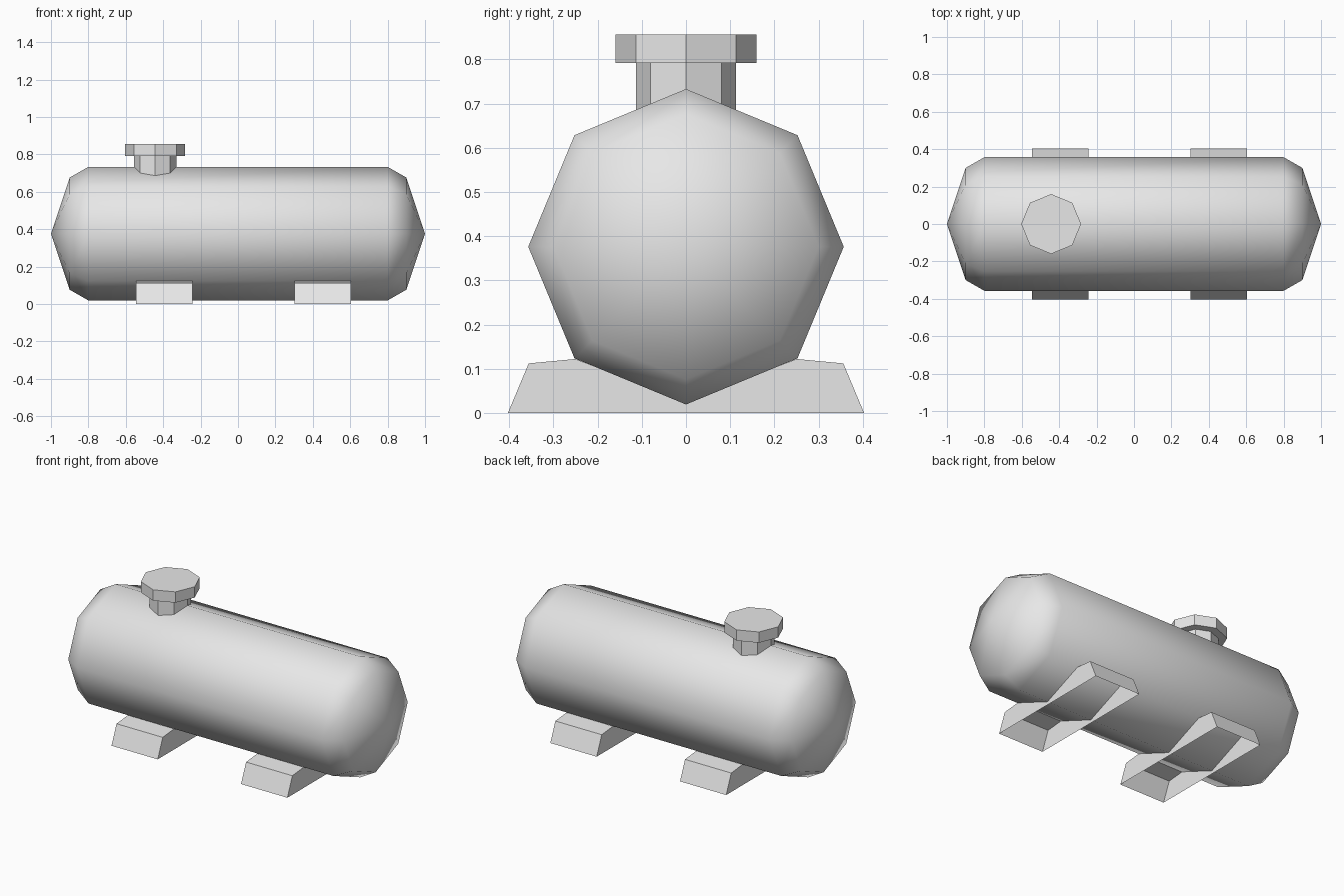
import bpy, bmesh
from math import sin, cos, pi

default = bpy.data.objects.get("Cube")
if default:
    bpy.data.objects.remove(default, do_unlink=True)

grey = bpy.data.materials.new("light_grey_metal")
grey.use_nodes = True
colour = (0.8, 0.8, 0.8, 1)
grey.diffuse_color = colour
grey.node_tree.nodes["Principled BSDF"].inputs["Base Color"].default_value = colour

SIDES = 8
TANK_Z, TANK_R = 0.376, 0.357


def finish(name, bm, smooth=False):
    bmesh.ops.recalc_face_normals(bm, faces=bm.faces)
    for face in bm.faces:
        face.smooth = smooth
    mesh = bpy.data.meshes.new(name)
    bm.to_mesh(mesh)
    bm.free()
    mesh.materials.append(grey)
    obj = bpy.data.objects.new(name, mesh)
    bpy.context.collection.objects.link(obj)
    return obj


def octagon_prism(name, x, radius, bottom, top):
    bm = bmesh.new()
    ring = [bm.verts.new((x + radius * cos(2 * pi * i / SIDES),
                          radius * sin(2 * pi * i / SIDES), bottom))
            for i in range(SIDES)]
    base = bm.faces.new(ring)
    walls = bmesh.ops.extrude_face_region(bm, geom=[base], use_keep_orig=True)
    raised = [v for v in walls["geom"] if isinstance(v, bmesh.types.BMVert)]
    bmesh.ops.translate(bm, verts=raised, vec=(0, 0, top - bottom))
    return finish(name, bm)


def tank():
    # Octagonal barrel with rounded ends that close to a point
    bm = bmesh.new()
    rings = []
    for x, r in [(-0.8 - 0.1, 0.3), (-0.8, TANK_R), (0.8, TANK_R), (0.9, 0.3)]:
        rings.append([bm.verts.new((x, r * sin(2 * pi * i / SIDES),
                                    TANK_Z + r * cos(2 * pi * i / SIDES)))
                      for i in range(SIDES)])
    tips = [bm.verts.new((x, 0, TANK_Z)) for x in (-1, 1)]
    for i in range(SIDES):
        j = (i + 1) % SIDES
        for a, b in zip(rings, rings[1:]):
            bm.faces.new((a[i], a[j], b[j], b[i]))
        bm.faces.new((tips[0], rings[0][j], rings[0][i]))
        bm.faces.new((tips[1], rings[-1][i], rings[-1][j]))
    return finish("tank", bm, smooth=True)


def saddle(name, x0, x1):
    # Cradle hugging the tank's underside, open at the bottom
    half = [(0.403, 0), (0.356, 0.112), (0.25, 0.122)]
    profile = half + [(0, 0.022)] + [(-y, z) for y, z in reversed(half)]
    bm = bmesh.new()
    ends = [[bm.verts.new((x, y, z)) for y, z in profile] for x in (x0, x1)]
    for a, b in zip(ends, ends):
        bm.faces.new(a)
    for k in range(len(profile) - 1):
        if k in (2, 3):
            continue  # the tank itself fills this span
        bm.faces.new((ends[0][k], ends[0][k + 1], ends[1][k + 1], ends[1][k]))
    return finish(name, bm)


tank()

# Filler neck and its cap
octagon_prism("filler_neck", -0.443, 0.113, 0.62, 0.80)
octagon_prism("filler_cap", -0.443, 0.16, 0.792, 0.856)

saddle("right_saddle", -0.545, -0.243)
saddle("left_saddle", 0.302, 0.605)
